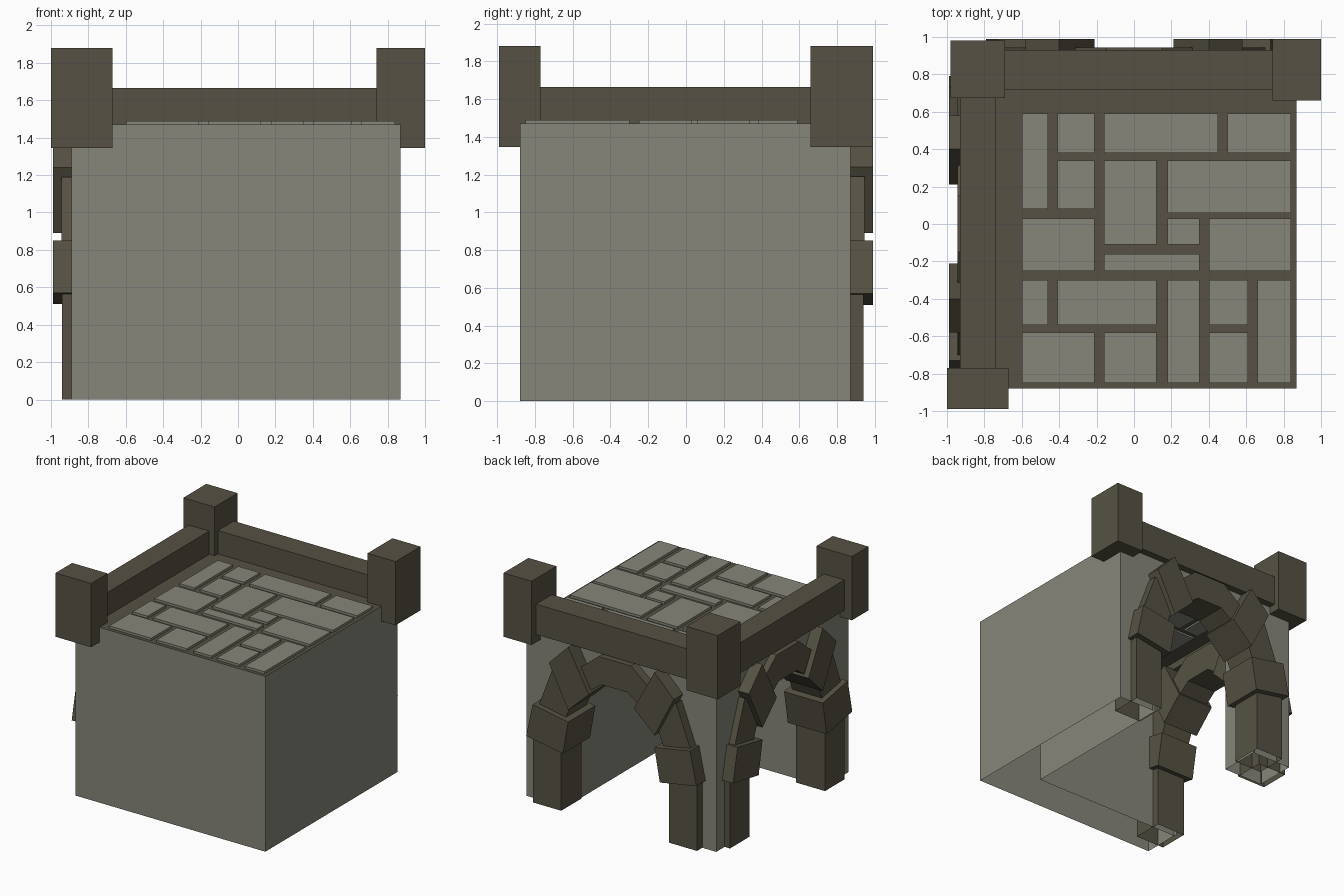
import bpy, bmesh

if "Cube" in bpy.data.objects:
    bpy.data.objects.remove(bpy.data.objects["Cube"])


def material(name, col):
    m = bpy.data.materials.new(name)
    m.diffuse_color = (*col, 1)
    m.use_nodes = True
    m.node_tree.nodes["Principled BSDF"].inputs["Base Color"].default_value = m.diffuse_color
    return m


STONE = material("light grey stone", (0.238, 0.238, 0.193))
TRIM = material("dark brown stone", (0.093, 0.083, 0.056))


def finish(name, bm, mat, recalc=True):
    if recalc:
        bmesh.ops.recalc_face_normals(bm, faces=bm.faces)
    me = bpy.data.meshes.new(name)
    bm.to_mesh(me)
    bm.free()
    me.materials.append(mat)
    ob = bpy.data.objects.new(name, me)
    bpy.context.collection.objects.link(ob)
    return ob


def add_box(bm, x0, x1, y0, y1, z0, z1):
    vs = bmesh.ops.create_cube(bm, size=1)["verts"]
    for v in vs:
        v.co.x = x1 if v.co.x > 0 else x0
        v.co.y = y1 if v.co.y > 0 else y0
        v.co.z = z1 if v.co.z > 0 else z0


def box(name, mat, *dims):
    bm = bmesh.new()
    add_box(bm, *dims)
    return finish(name, bm, mat)


def place(side, u, d, z):
    """u runs along the wall, d is the distance outwards."""
    return (u, d, z) if side == "back" else (-d, u, z)


def stone(name, side, profile, d0, d1):
    """Prism from a profile in the wall plane; bottoms on the ground stay open."""
    bm = bmesh.new()
    rings = [[bm.verts.new(place(side, u, d, z)) for u, z in profile] for d in (d0, d1)]
    bm.faces.new(rings[0])
    bm.faces.new(rings[1])
    n = len(profile)
    for i in range(n):
        j = (i + 1) % n
        if profile[i][1] == 0 and profile[j][1] == 0:
            continue
        bm.faces.new((rings[0][i], rings[0][j], rings[1][j], rings[1][i]))
    finish(name, bm, TRIM)


def panel(bm, pts):
    bm.faces.new([bm.verts.new(p) for p in pts])


X0, X1, Y0, Y1, H = -0.89, 0.87, -0.88, 0.87, 1.47

# Outer walls and inner passage walls of the open shell
bm = bmesh.new()


def wall(ax, ay, bx, by):
    panel(bm, [(ax, ay, 0), (bx, by, 0), (bx, by, H), (ax, ay, H)])


wall(X0, Y0, X1, Y0)              # front
wall(X1, Y0, X1, Y1)              # right
wall(0.51, Y1, 0.51, -0.56)       # passage side
wall(0.51, -0.56, X0, -0.56)      # passage end
wall(-0.52, Y1, -0.52, 0.52)      # corner pier
wall(-0.52, 0.52, X0, 0.52)
finish("wall_shell", bm, STONE, recalc=False)

# Walls with arched openings
HALF_OPENING = [(0.53, 0), (0.53, 0.62), (0.45, 0.95), (0.3, 1.14), (0.12, 1.22)]
for side in ("back", "left"):
    lo, hi, d = (X0, X1, Y1) if side == "back" else (Y0, Y1, -X0)
    outline = [(lo, 0)] + [(-u, z) for u, z in HALF_OPENING]
    outline += HALF_OPENING[::-1] + [(hi, 0), (hi, H), (lo, H)]
    bm = bmesh.new()
    panel(bm, [place(side, u, d, z) for u, z in outline][::-1 if side == "back" else 1])
    finish(side + "_arch_wall", bm, STONE, recalc=False)

# Arch stones: columns, alternating heavy and light stones, keystone
STONES = [
    ("column", [(0.5, 0), (0.76, 0), (0.76, 0.6), (0.5, 0.6)], 0.67, 0.94),
    ("springer", [(0.79, 0.57), (0.73, 0.85), (0.40, 0.79), (0.45, 0.51)], 0.63, 0.99),
    ("light_stone", [(0.71, 0.82), (0.57, 1.19), (0.35, 1.05), (0.46, 0.78)], 0.67, 0.945),
    ("heavy_stone", [(0.40, 1.42), (0.58, 1.24), (0.40, 0.89), (0.21, 1.07)], 0.65, 0.99),
]
KEY = [(0.36, 1.22), (0.15, 1.39), (-0.15, 1.39), (-0.36, 1.22),
       (-0.27, 1.05), (-0.12, 1.16), (0.12, 1.16), (0.27, 1.05)]
for side in ("back", "left"):
    for name, prof, d0, d1 in STONES:
        for s in (1, -1):
            stone(f"{side}_arch_{name}", side, [(s * u, z) for u, z in prof], d0, d1)
    stone(side + "_arch_keystone", side, KEY, 0.67, 0.945)

# Roof deck
bm = bmesh.new()
panel(bm, [(X0, Y0, H), (X1, Y0, H), (X1, Y1, H), (X0, Y1, H)])
finish("roof_deck", bm, TRIM, recalc=False)

# Paving tiles on the deck
TILES = [
    (-.60, -.46, .08, .59), (-.41, -.21, .38, .59), (-.16, .45, .38, .59),
    (.50, .84, .38, .59), (-.41, -.21, .08, .34), (-.16, .12, -.11, .34),
    (.18, .84, .06, .34), (-.60, -.21, -.25, .03), (.18, .35, -.11, .03),
    (.40, .84, -.25, .03), (-.16, .35, -.25, -.16), (-.60, -.46, -.54, -.30),
    (-.41, .12, -.54, -.30), (.18, .35, -.85, -.30), (.40, .61, -.54, -.30),
    (.66, .84, -.85, -.30), (-.60, -.21, -.85, -.58), (-.16, .12, -.85, -.58),
    (.40, .61, -.85, -.58),
]
bm = bmesh.new()
for t in TILES:
    add_box(bm, *t, 1.455, 1.49)
finish("paving_tiles", bm, STONE)

# Parapet rails
box("back_rail", TRIM, -0.72, 0.77, 0.72, 0.93, 1.41, 1.665)
box("left_rail", TRIM, -0.93, -0.74, -0.79, 0.70, 1.41, 1.665)

# Corner posts
box("front_left_post", TRIM, -1.0, -0.67, -0.99, -0.77, 1.345, 1.88)
box("back_left_post", TRIM, -0.98, -0.69, 0.675, 0.98, 1.345, 1.88)
box("back_right_post", TRIM, 0.74, 1.0, 0.66, 0.99, 1.345, 1.88)
